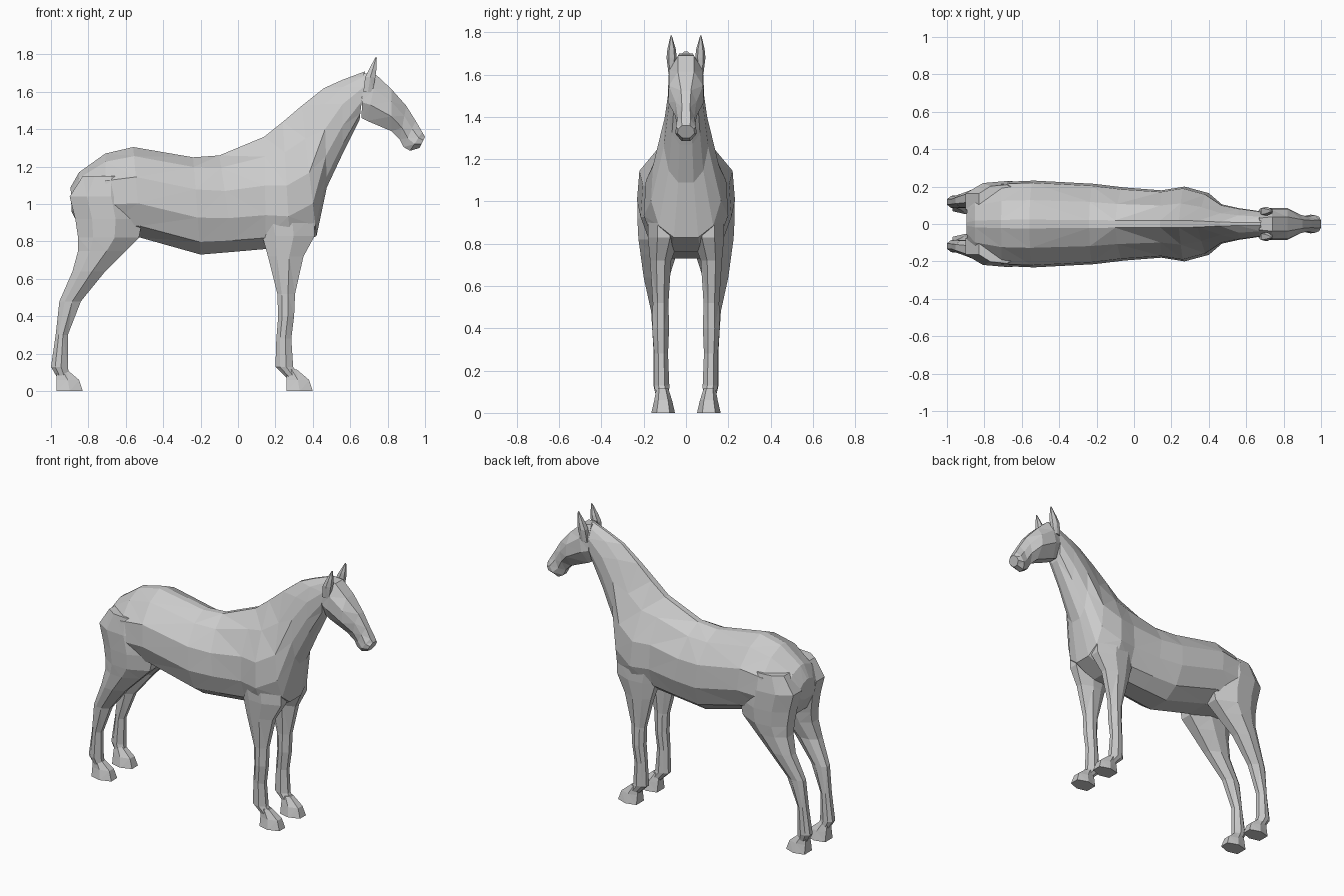
import bpy
import bmesh
from mathutils import Vector

default = bpy.data.objects.get("Cube")
if default:
    bpy.data.objects.remove(default)

coat = bpy.data.materials.new("grey coat")
coat.use_nodes = True
coat.diffuse_color = (0.6, 0.6, 0.6, 1)
coat.node_tree.nodes["Principled BSDF"].inputs["Base Color"].default_value = coat.diffuse_color


def ring(start, end, width, bias=1.0, side=0.0):
    """Cross-section between two (x, z) points; bias pushes its widest part along."""
    return dict(start=start, end=end, width=width, bias=bias, side=side)


def level(z, front, back, width, side):
    """Horizontal cross-section of a leg."""
    return ring((front, z), (back, z), width, side=side)


def loft(name, rings, profile, mirrored=False):
    """Skin a row of cross-sections; profile holds (position, width) from start to end."""
    bm = bmesh.new()
    loops = []
    for r in rings:
        start = Vector((r["start"][0], r["side"], r["start"][1]))
        end = Vector((r["end"][0], r["side"], r["end"][1]))
        half = [(start.lerp(end, t ** r["bias"]), f * r["width"]) for t, f in profile]
        points = [p + Vector((0, w, 0)) for p, w in half]
        points += [p - Vector((0, w, 0)) for p, w in reversed(half)]
        loops.append([bm.verts.new(p) for p in points])
    for a, b in zip(loops, loops[1:]):
        for i in range(len(a)):
            j = (i + 1) % len(a)
            bm.faces.new((a[i], a[j], b[j], b[i]))
    bm.faces.new(loops[0])
    bm.faces.new(loops[-1])
    bmesh.ops.triangulate(bm, faces=bm.faces)
    bmesh.ops.recalc_face_normals(bm, faces=bm.faces)
    mesh = bpy.data.meshes.new(name)
    bm.to_mesh(mesh)
    bm.free()
    mesh.materials.append(coat)
    obj = bpy.data.objects.new(name, mesh)
    bpy.context.collection.objects.link(obj)
    if mirrored:
        mirror = obj.modifiers.new("other side", 'MIRROR')
        mirror.use_axis = (False, True, False)
        mirror.use_mirror_merge = False
    return obj


torso_profile = [(0, .1), (.1, .55), (.33, .95), (.62, 1), (.87, .78), (1, .35)]
head_profile = [(0, .45), (.3, .95), (.65, 1), (1, .4)]
leg_profile = [(0, .4), (.4, 1), (.75, .9), (1, .4)]
hoof_profile = [(0, .55), (.5, 1), (1, .7)]

# Torso and neck, from the rump to the throat
loft("torso_and_neck", [
    ring(start=(-.895, 1.09), end=(-.89, .96), width=.09),
    ring(start=(-.85, 1.17), end=(-.84, .86), width=.18),
    ring(start=(-.71, 1.27), end=(-.70, .83), width=.225),
    ring(start=(-.56, 1.305), end=(-.52, .82), width=.232),
    ring(start=(-.24, 1.25), end=(-.20, .73), width=.215),
    ring(start=(-.10, 1.26), end=(-.02, .745), width=.195, bias=.9),
    ring(start=(.14, 1.36), end=(.15, .76), width=.18, bias=.75),
    ring(start=(.24, 1.44), end=(.28, .76), width=.20, bias=.62),
    ring(start=(.34, 1.525), end=(.42, .83), width=.165, bias=.6),
    ring(start=(.46, 1.62), end=(.475, 1.09), width=.105, bias=.8),
    ring(start=(.56, 1.665), end=(.56, 1.27), width=.085),
    ring(start=(.68, 1.71), end=(.65, 1.45), width=.07),
], torso_profile)

# Head, from the poll to the muzzle
loft("head", [
    ring(start=(.67, 1.70), end=(.66, 1.46), width=.07),
    ring(start=(.74, 1.69), end=(.69, 1.445), width=.085),
    ring(start=(.82, 1.615), end=(.82, 1.39), width=.085),
    ring(start=(.90, 1.525), end=(.865, 1.345), width=.052),
    ring(start=(.95, 1.445), end=(.885, 1.305), width=.042),
    ring(start=(.985, 1.385), end=(.92, 1.285), width=.05),
    ring(start=(1, 1.36), end=(.97, 1.30), width=.04),
], head_profile)

# Ears
loft("ears", [
    level(z=1.60, front=.72, back=.67, width=.012, side=.07),
    level(z=1.68, front=.735, back=.68, width=.024, side=.068),
    level(z=1.72, front=.74, back=.70, width=.02, side=.068),
    level(z=1.785, front=.742, back=.735, width=.003, side=.07),
], hoof_profile, mirrored=True)

# Front legs
loft("front_legs", [
    level(z=1.08, front=.36, back=.20, width=.06, side=.11),
    level(z=.95, front=.41, back=.10, width=.08, side=.10),
    level(z=.83, front=.41, back=.13, width=.075, side=.105),
    level(z=.72, front=.35, back=.16, width=.05, side=.12),
    level(z=.52, front=.305, back=.21, width=.037, side=.12),
    level(z=.40, front=.30, back=.215, width=.04, side=.12),
    level(z=.28, front=.285, back=.205, width=.033, side=.118),
    level(z=.13, front=.295, back=.20, width=.036, side=.115),
    level(z=.07, front=.33, back=.26, width=.03, side=.11),
], leg_profile, mirrored=True)

# Hind legs with thighs
loft("hind_legs", [
    level(z=1.15, front=-.58, back=-.83, width=.08, side=.13),
    level(z=1.04, front=-.53, back=-.90, width=.11, side=.12),
    level(z=.92, front=-.51, back=-.87, width=.11, side=.12),
    level(z=.82, front=-.53, back=-.855, width=.10, side=.125),
    level(z=.75, front=-.60, back=-.855, width=.085, side=.13),
    level(z=.64, front=-.71, back=-.885, width=.06, side=.14),
    level(z=.48, front=-.84, back=-.955, width=.04, side=.125),
    level(z=.30, front=-.91, back=-.975, width=.034, side=.12),
    level(z=.13, front=-.91, back=-1, width=.036, side=.118),
    level(z=.07, front=-.90, back=-.965, width=.03, side=.11),
], leg_profile, mirrored=True)

# Hooves, one pair at the toe of each pair of legs
for name, heel in (("front_hooves", .26), ("hind_hooves", -.97)):
    loft(name, [
        level(z=.115, front=heel + .055, back=heel, width=.028, side=.112),
        level(z=.06, front=heel + .12, back=heel, width=.042, side=.108),
        level(z=0, front=heel + .14, back=heel, width=.056, side=.108),
    ], hoof_profile, mirrored=True)
